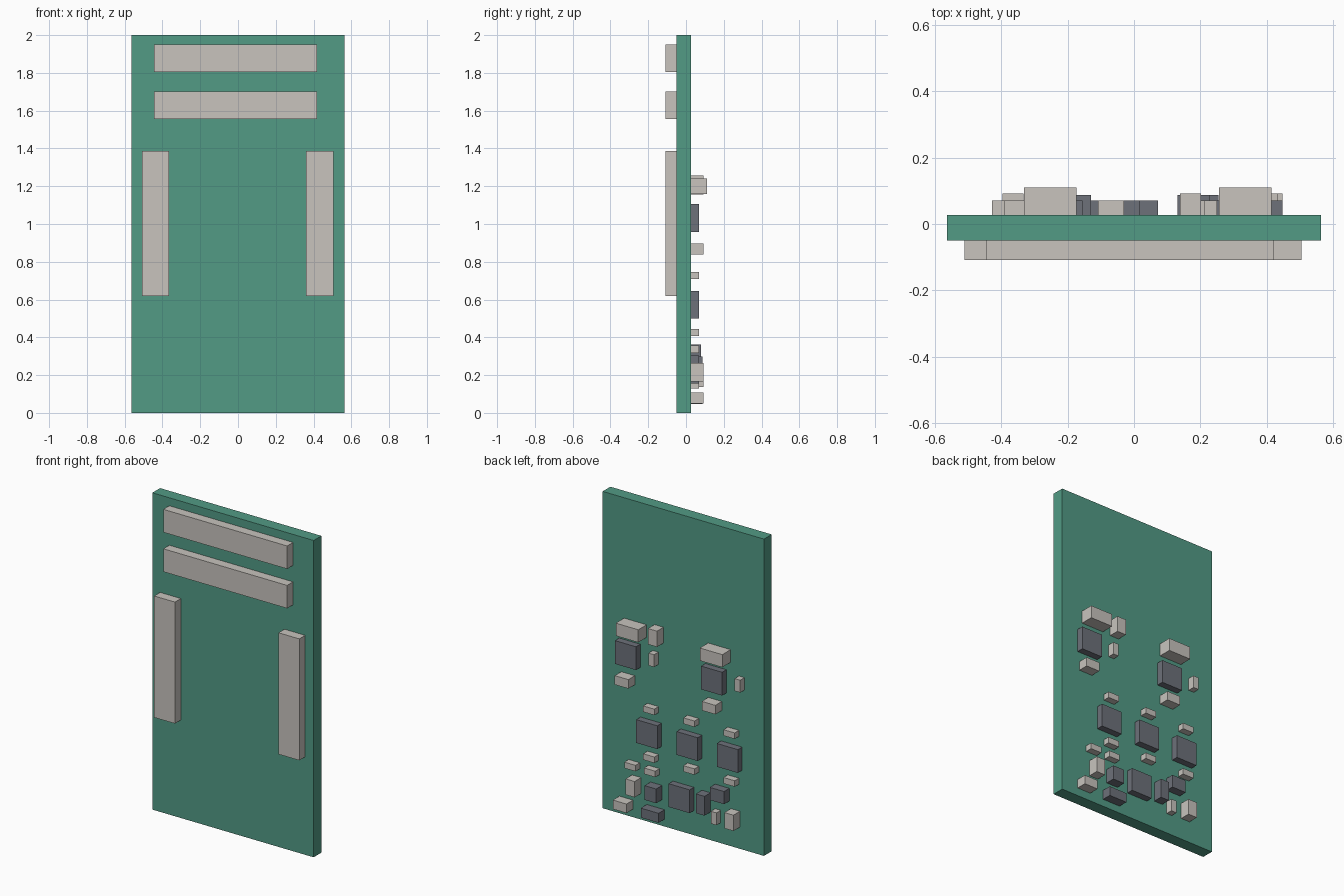
import bpy
import bmesh
from mathutils import Matrix, Vector

default_cube = bpy.data.objects.get("Cube")
if default_cube:
    bpy.data.objects.remove(default_cube, do_unlink=True)


def make_material(name, red, green, blue):
    material = bpy.data.materials.new(name)
    colour = (red, green, blue, 1)
    material.diffuse_color = colour
    material.use_nodes = True
    for node in material.node_tree.nodes:
        if node.type == "BSDF_PRINCIPLED":
            node.inputs["Base Color"].default_value = colour
    return material


GREEN = make_material("board green", .084, .328, .235)
PALE = make_material("pale grey", .578, .552, .515)
DARK = make_material("dark slate", .153, .165, .195)

BOARD_FRONT, BOARD_BACK = -.05, .027


def make_box(name, x, z, width, height, y_front, y_back, material):
    """Flat-sided box centred at (x, z), spanning two depths."""
    centre = Vector((x, (y_front + y_back) / 2, z))
    size = Matrix.Diagonal((width, y_back - y_front, height, 1))
    mesh = bpy.data.meshes.new(name)
    bm = bmesh.new()
    bmesh.ops.create_cube(bm, size=1, matrix=Matrix.Translation(centre) @ size)
    bm.to_mesh(mesh)
    bm.free()
    mesh.materials.append(material)
    obj = bpy.data.objects.new(name, mesh)
    bpy.context.collection.objects.link(obj)
    return obj


def place_on_back(name, width, height, y_back, material, positions):
    """Repeat one kind of component over the back of the board."""
    for x, z in positions:
        make_box(name, x, z, width, height, BOARD_BACK, y_back, material)


# Board
make_box("circuit_board", 0, 1, 1.126, 2, BOARD_FRONT, BOARD_BACK, GREEN)

# Pin headers on the front
for z in (1.877, 1.628):
    make_box("upper_header", -.013, z, .865, .145, -.109, BOARD_FRONT, PALE)
for x in (-.437, .432):
    make_box("side_header", x, 1.002, .145, .767, -.109, BOARD_FRONT, PALE)

# Square chips
place_on_back("square_chip", .147, .147, .07, DARK,
              [(.374, 1.032), (-.228, 1.032), (-.001, .229)]
              + [(x, .573) for x in (.225, -.057, -.338)])

# Large capacitors above the upper chips
place_on_back("large_capacitor", .157, .08, .11, PALE,
              [(x, 1.2) for x in (.335, -.252)])

# Medium capacitors, lying and upright
place_on_back("lying_capacitor", .095, .057, .092, PALE,
              [(.386, .868), (-.222, .868), (.399, .079)])
place_on_back("upright_capacitor", .063, .1, .092, PALE,
              [(.17, 1.206), (.326, .215), (-.364, .187)])

# Small resistors, lying in rows and upright
resistor_rows = [(x, z) for z in (.727, .425) for x in (.211, -.069, -.35)]
place_on_back("lying_resistor", .078, .038, .07, PALE,
              resistor_rows + [(.343, .337), (.205, .337)])
place_on_back("upright_resistor", .039, .078, .07, PALE,
              [(.194, 1.05), (-.408, 1.05), (-.242, .168)])

# Small dark packages along the lower edge
place_on_back("lower_package", .124, .06, .087, DARK, [(.193, .076)])
place_on_back("short_package", .08, .09, .087, DARK, [(.188, .21)])
place_on_back("narrow_package", .06, .122, .087, DARK, [(-.16, .238)])
place_on_back("wide_package", .1, .08, .08, DARK, [(-.272, .322)])
